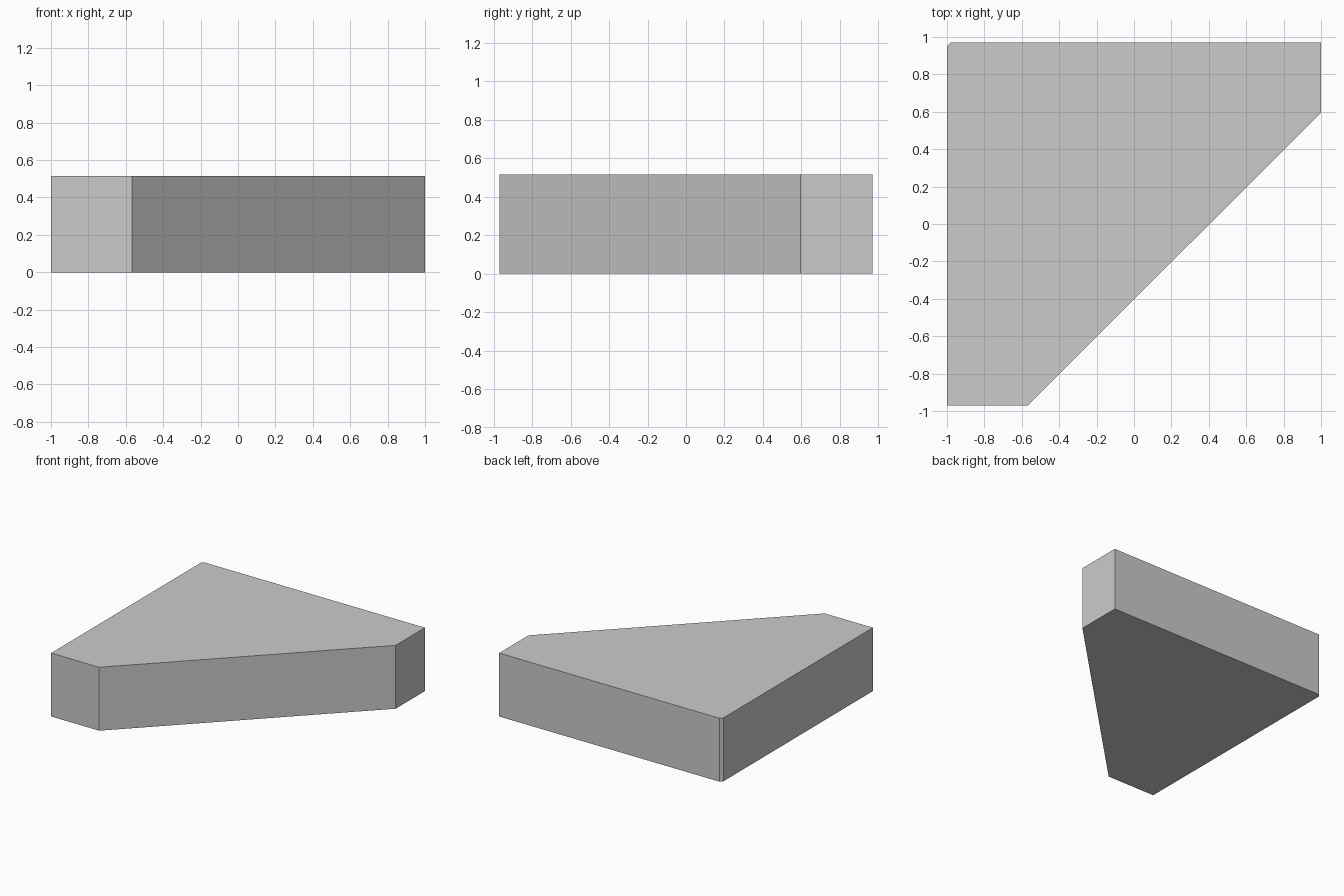
import bpy
import bmesh

if "Cube" in bpy.data.objects:
    bpy.data.objects.remove(bpy.data.objects["Cube"])

HEIGHT = 0.515

# Plan outline: a corner slab with a long diagonal front and a tiny clipped back corner
outline = [(-1, -0.97), (-0.568, -0.97), (1, 0.595), (1, 0.97), (-0.98, 0.97), (-1, 0.95)]

# Fill the outline and extrude it upwards
bm = bmesh.new()
base = bm.faces.new([bm.verts.new((x, y, 0)) for x, y in outline])
result = bmesh.ops.extrude_face_region(bm, geom=[base], use_keep_orig=True)
top_verts = [g for g in result["geom"] if isinstance(g, bmesh.types.BMVert)]
bmesh.ops.translate(bm, verts=top_verts, vec=(0, 0, HEIGHT))
bmesh.ops.recalc_face_normals(bm, faces=bm.faces)

mesh = bpy.data.meshes.new("corner_slab")
bm.to_mesh(mesh)
bm.free()
slab = bpy.data.objects.new("corner_slab", mesh)
bpy.context.collection.objects.link(slab)
